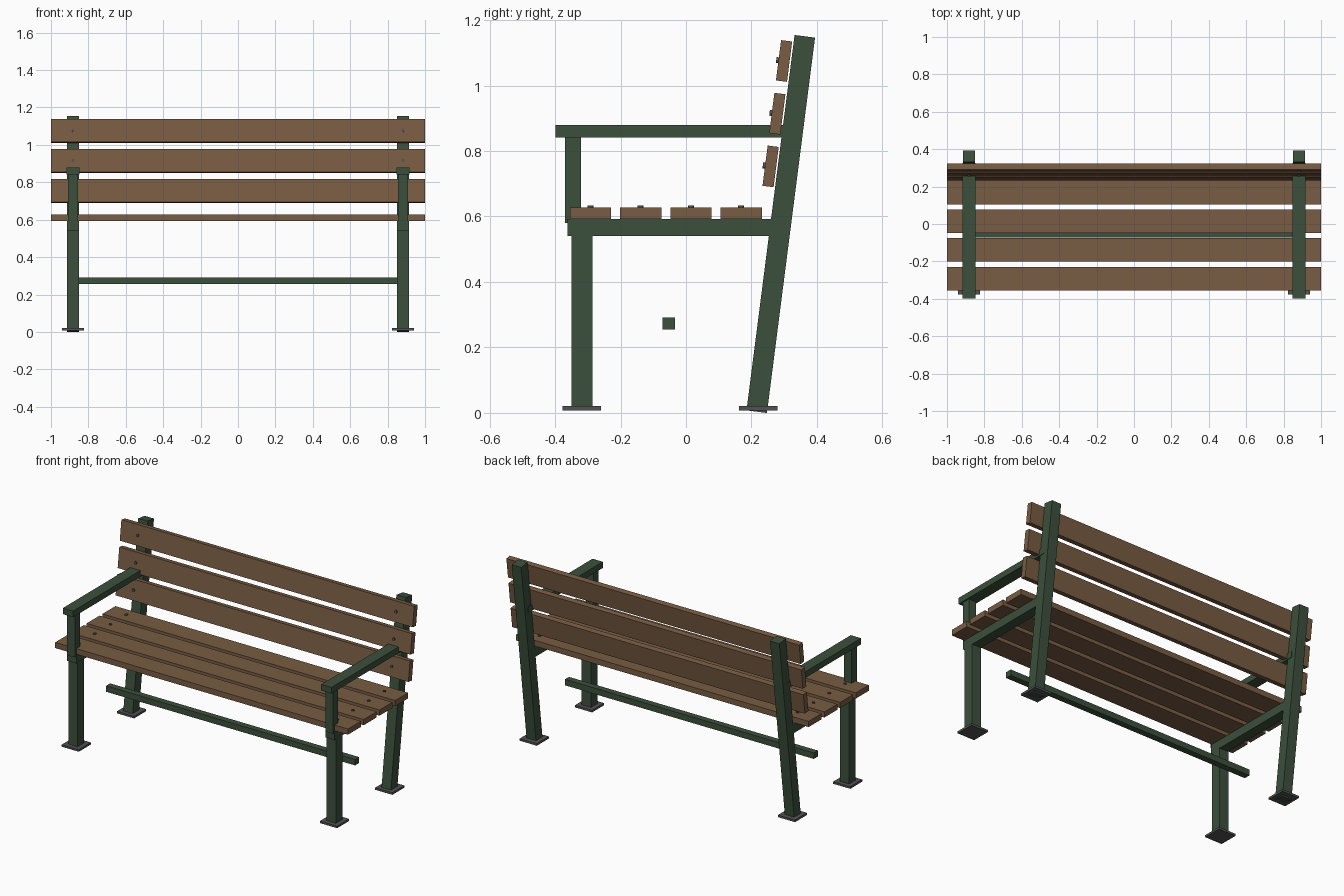
import bpy, math
from mathutils import Vector, Matrix

if "Cube" in bpy.data.objects:
    bpy.data.objects.remove(bpy.data.objects["Cube"], do_unlink=True)


def material(name, rgb):
    m = bpy.data.materials.new(name)
    m.use_nodes = True
    m.diffuse_color = (*rgb, 1)
    m.node_tree.nodes["Principled BSDF"].inputs["Base Color"].default_value = (*rgb, 1)
    return m


WOOD = material("brown wood", (0.188, 0.107, 0.056))
GREEN = material("dark green paint", (0.045, 0.08, 0.045))
STEEL = material("dark grey steel", (0.085, 0.085, 0.09))

LEAN = math.radians(7.3)   # backward lean of the back
SIDE = 0.882               # distance of each side frame from the middle
TILT = Matrix.Rotation(-LEAN, 3, 'X')


def finish(name, mat):
    ob = bpy.context.object
    ob.name = name
    ob.data.materials.append(mat)
    return ob


def box(name, mat, centre, size, lean=0):
    bpy.ops.mesh.primitive_cube_add(size=1, location=centre, rotation=(-lean, 0, 0))
    ob = finish(name, mat)
    ob.scale = size
    bpy.ops.object.transform_apply(location=False, rotation=False, scale=True)
    return ob


def span(name, mat, x, width, y0, y1, z0, z1):
    return box(name, mat, (x, (y0 + y1) / 2, (z0 + z1) / 2), (width, y1 - y0, z1 - z0))


def bolt(name, centre, angle):
    bpy.ops.mesh.primitive_cylinder_add(vertices=12, radius=0.009, depth=0.014,
                                        location=centre, rotation=(angle, 0, 0))
    finish(name, STEEL)
    bpy.ops.object.shade_smooth_by_angle(angle=math.radians(35))


# Side frames
for side, s in (("left", 1), ("right", -1)):
    x = s * SIDE
    span(side + "_front_leg", GREEN, x, 0.064, -0.35, -0.286, 0.01, 0.545)
    span(side + "_seat_rail", GREEN, x, 0.062, -0.362, 0.28, 0.54, 0.592)
    span(side + "_arm_post", GREEN, x, 0.052, -0.37, -0.32, 0.58, 0.842)
    span(side + "_armrest", GREEN, x, 0.07, -0.398, 0.327, 0.841, 0.879)
    box(side + "_rear_leg", GREEN, (x, 0.2895, 0.577), (0.064, 0.063, 1.156), LEAN)
    for end, y in (("front", -0.318), ("rear", 0.221)):
        box(f"{side}_{end}_foot_plate", STEEL, (x, y, 0.0145), (0.117, 0.117, 0.013))

# Stretcher bar between the frames
span("stretcher_bar", GREEN, 0, 1.7, -0.072, -0.033, 0.255, 0.292)

# Seat slats with bolts
for i in range(4):
    y = -0.292 + i * 0.1535
    box(f"seat_slat_{i + 1}", WOOD, (0, y, 0.6105), (2, 0.126, 0.035))
    for s in (-1, 1):
        bolt(f"seat_bolt_{i + 1}", (s * SIDE, y, 0.627), 0)

# Back slats with bolts
for i in range(3):
    centre = Vector((0, 0.2585 + i * 0.0205, 0.753 + i * 0.161))
    box(f"back_slat_{i + 1}", WOOD, centre, (2, 0.034, 0.124), LEAN)
    for s in (-1, 1):
        head = centre + TILT @ Vector((0, -0.017, 0))
        head.x = s * SIDE
        bolt(f"back_bolt_{i + 1}", head, math.pi / 2 - LEAN)
